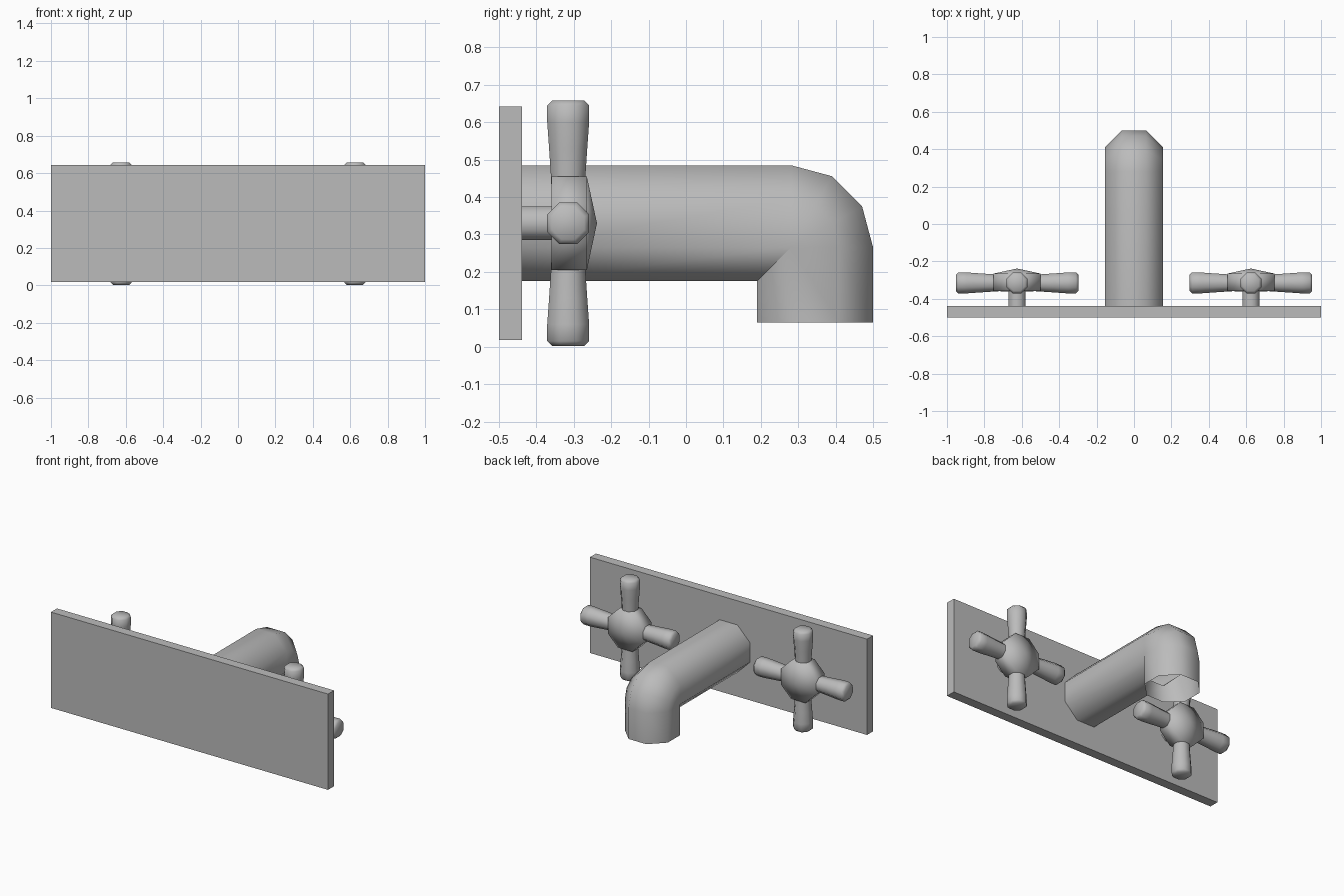
import bpy, bmesh, math
from mathutils import Matrix, Vector

cube = bpy.data.objects.get("Cube")
if cube:
    bpy.data.objects.remove(cube, do_unlink=True)

SIDES = 8
AXIS_Z = 0.33       # height of the spout and handle axes
HANDLE_Y = -0.315   # depth of the handle arms

metal = bpy.data.materials.new("grey_metal")
metal.use_nodes = True
grey = (0.5, 0.5, 0.5, 1)
metal.diffuse_color = grey
metal.node_tree.nodes["Principled BSDF"].inputs["Base Color"].default_value = grey


def finish(name, bm, angle):
    """Turn a bmesh into a shaded object."""
    bmesh.ops.remove_doubles(bm, verts=bm.verts, dist=0.0005)
    bmesh.ops.recalc_face_normals(bm, faces=bm.faces)
    mesh = bpy.data.meshes.new(name)
    bm.to_mesh(mesh)
    bm.free()
    mesh.materials.append(metal)
    obj = bpy.data.objects.new(name, mesh)
    bpy.context.collection.objects.link(obj)
    bpy.ops.object.select_all(action="DESELECT")
    obj.select_set(True)
    bpy.context.view_layer.objects.active = obj
    bpy.ops.object.shade_smooth_by_angle(angle=math.radians(angle))
    return obj


def octagon(apothem):
    """Corners of an octagon whose flats face the axes."""
    r = apothem / math.cos(math.pi / SIDES)
    turns = [(k + 0.5) * 2 * math.pi / SIDES for k in range(SIDES)]
    return [(r * math.cos(t), r * math.sin(t)) for t in turns]


def skin(bm, rings, caps):
    """Bridge successive rings of points with quads."""
    rows = [[bm.verts.new(p) for p in ring] for ring in rings]
    for a, b in zip(rows, rows[1:]):
        for k in range(SIDES):
            n = (k + 1) % SIDES
            bm.faces.new((a[k], a[n], b[n], b[k]))
    if caps:
        bm.faces.new(rows[0])
        bm.faces.new(rows[-1])


def turned(name, profile, matrix, angle=50):
    """Eight-sided turned part from (distance, apothem) pairs."""
    bm = bmesh.new()
    skin(bm, [[(x, y, d) for x, y in octagon(a)] for d, a in profile], True)
    bm.transform(matrix)
    return finish(name, bm, angle)


# Wall plate
bm = bmesh.new()
bmesh.ops.create_cube(bm, size=1)
bm.transform(Matrix.Translation((0, -0.469, AXIS_Z)) @ Matrix.Diagonal((2, 0.062, 0.625, 1)))
finish("wall_plate", bm, 10)

# Spout: rounded outer bend, mitred inner corner, open outlet
apothem = 0.155
section = octagon(apothem)
half_flat = apothem * math.tan(math.pi / SIDES)
pivot = Vector((0.345 - half_flat, AXIS_Z - half_flat))


def spout_ring(turn):
    ring = []
    for x, h in section:
        r = h + half_flat
        if r < -0.001:      # inner flat stays on the mitre
            ring.append((x, pivot.x + r, pivot.y + r))
        else:               # outer corners swing round the pivot
            ring.append((x, pivot.x + r * math.sin(turn), pivot.y + r * math.cos(turn)))
    return ring


start = [(x, -0.44, AXIS_Z + h) for x, h in section]
bend = [spout_ring(math.radians(d)) for d in (0, 30, 60, 90)]
outlet = [(x, 0.345 + h, 0.065) for x, h in section]
bm = bmesh.new()
skin(bm, [start] + bend + [outlet], False)
finish("spout", bm, 50)

# Handles: stem, pointed hub and four flared arms
along_y = Matrix.Rotation(-math.pi / 2, 4, "X")
arm_profile = [(0.1, 0.045), (0.125, 0.046), (0.2, 0.051), (0.27, 0.056),
               (0.315, 0.056), (0.328, 0.043)]
for side, x in (("left", 0.625), ("right", -0.625)):
    centre = Matrix.Translation((x, HANDLE_Y, AXIS_Z))
    turned(side + "_stem", [(-0.125, 0.045), (-0.03, 0.045)], centre @ along_y)
    turned(side + "_hub", [(-0.045, 0.06), (-0.044, 0.125), (0.05, 0.125), (0.077, 0.0001)],
           centre @ along_y, 180)
    for k, place in enumerate(("top", "outer", "bottom", "inner")):
        spin = Matrix.Rotation(k * math.copysign(math.pi / 2, x), 4, "Y")
        turned(f"{side}_{place}_arm", arm_profile, centre @ spin)
